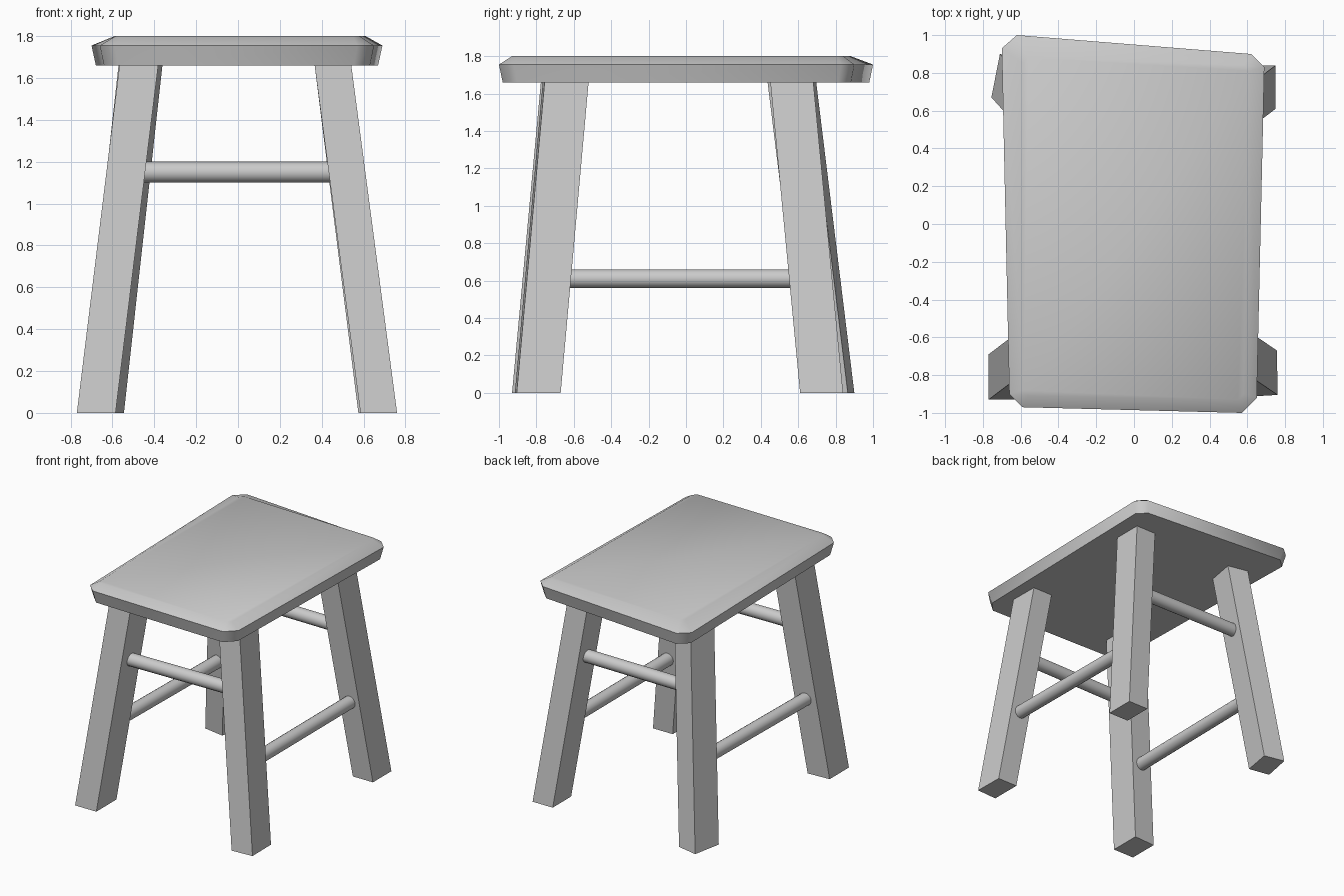
import bpy, bmesh
from mathutils import Vector

if "Cube" in bpy.data.objects:
    bpy.data.objects.remove(bpy.data.objects["Cube"])


def finish(name, bm, angle=None):
    bmesh.ops.recalc_face_normals(bm, faces=bm.faces)
    mesh = bpy.data.meshes.new(name)
    bm.to_mesh(mesh)
    bm.free()
    ob = bpy.data.objects.new(name, mesh)
    bpy.context.collection.objects.link(ob)
    if angle:
        bpy.ops.object.select_all(action='DESELECT')
        ob.select_set(True)
        bpy.context.view_layer.objects.active = ob
        bpy.ops.object.shade_smooth_by_angle(angle=angle)
    return ob


def loft(name, rings, angle=None):
    """Skin a stack of closed rings and cap both ends."""
    bm = bmesh.new()
    loops = [[bm.verts.new(p) for p in ring] for ring in rings]
    n = len(loops[0])
    for a, b in zip(loops, loops[1:]):
        for i in range(n):
            j = (i + 1) % n
            bm.faces.new((a[i], a[j], b[j], b[i]))
    bm.faces.new(loops[0])
    bm.faces.new(loops[-1])
    return finish(name, bm, angle)


def rod(name, a, b, radius=0.05):
    d = b - a
    bm = bmesh.new()
    bmesh.ops.create_cone(bm, cap_ends=True, segments=16, radius1=radius,
                          radius2=radius, depth=d.length)
    bm.transform(d.to_track_quat('Z', 'Y').to_matrix().to_4x4())
    bmesh.ops.translate(bm, verts=bm.verts, vec=(a + b) / 2)
    return finish(name, bm, 0.7)


# Seat: uneven hand-cut slab with clipped corners and a soft top edge
rim = [(-0.59, -0.97), (0.57, -1.0), (0.65, -0.92), (0.69, 0.83),
       (0.62, 0.90), (-0.62, 1.0), (-0.70, 0.93), (-0.66, -0.90)]
top = [(-0.56, -0.91), (0.55, -0.93), (0.58, -0.90), (0.61, 0.81),
       (0.58, 0.84), (-0.56, 0.88), (-0.59, 0.85), (-0.585, -0.88)]
loft('seat', [[(x * 0.97, y * 0.98, 1.66) for x, y in rim],
              [(x, y, 1.755) for x, y in rim],
              [(x, y, 1.80) for x, y in top]], 0.9)

# Legs: foot corners plus the inward shift at the seat underside
TOP = 1.67
legs = {
    'front_left_leg': ([(-0.77, -0.93), (-0.585, -0.93), (-0.585, -0.68), (-0.77, -0.69)], (0.205, 0.155)),
    'front_right_leg': ([(0.585, -0.915), (0.76, -0.905), (0.757, -0.67), (0.585, -0.67)], (-0.22, 0.15)),
    'back_right_leg': ([(0.575, 0.61), (0.75, 0.61), (0.75, 0.84), (0.575, 0.84)], (-0.21, -0.16)),
    'back_left_leg': ([(-0.755, 0.67), (-0.585, 0.64), (-0.545, 0.865), (-0.71, 0.90)], (0.185, -0.205)),
}
for name, (foot, (dx, dy)) in legs.items():
    loft(name, [[(x, y, 0) for x, y in foot],
                [(x + dx, y + dy, TOP) for x, y in foot]])


def leg_centre(name, z):
    foot, (dx, dy) = legs[name]
    t = z / TOP
    return Vector((sum(p[0] for p in foot) / 4 + dx * t,
                   sum(p[1] for p in foot) / 4 + dy * t, z))


# Round rails: high ones front and back, low ones at the sides
for name, a, b, z in (('front_rail', 'front_left', 'front_right', 1.15),
                      ('back_rail', 'back_left', 'back_right', 1.15),
                      ('left_rail', 'front_left', 'back_left', 0.61),
                      ('right_rail', 'front_right', 'back_right', 0.61)):
    rod(name, leg_centre(a + '_leg', z), leg_centre(b + '_leg', z))
